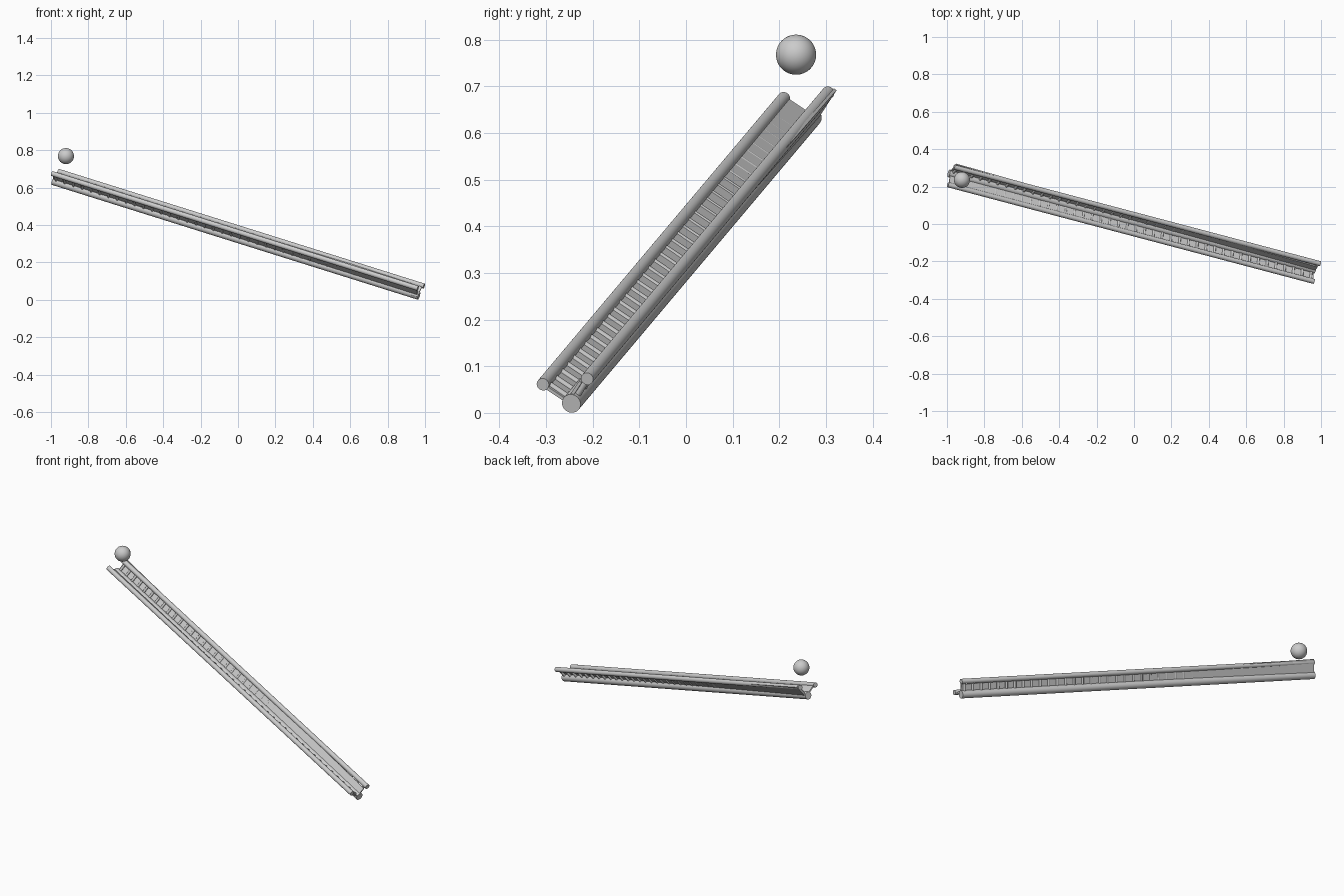
import bpy, math
from mathutils import Vector, Matrix

if "Cube" in bpy.data.objects:
    bpy.data.objects.remove(bpy.data.objects["Cube"])

RUN = Vector((1.957, -0.517, -0.614))          # high end to low end of the track
D = RUN.normalized()
FRONT = Vector((-0.995, 0.210, 0.675))         # high end of each tube
BACK = Vector((-0.962, 0.305, 0.687))
SPINE = Vector((0.967, -0.246, 0.020)) - RUN


def smooth(ob):
    bpy.context.view_layer.objects.active = ob
    ob.select_set(True)
    bpy.ops.object.shade_smooth_by_angle(angle=math.radians(40))
    ob.select_set(False)


def tube(name, a, b, r, sides=32):
    v = b - a
    bpy.ops.mesh.primitive_cylinder_add(
        vertices=sides, radius=r, depth=v.length, location=(a + b) / 2,
        rotation=v.to_track_quat('Z', 'Y').to_euler())
    ob = bpy.context.object
    ob.name = name
    smooth(ob)
    return ob


# Two running rails and the thicker spine below them
tube("front_rail", FRONT, FRONT + RUN, 0.0135)
tube("back_rail", BACK, BACK + RUN, 0.0135)
tube("spine", SPINE, SPINE + RUN, 0.0205)

# Sloping side webs with evenly spaced rungs, forming a V trough
COUNT = 42
for side, rail in (("front", FRONT), ("back", BACK)):
    across = rail - SPINE
    a = across.normalized()
    n = D.cross(a).normalized()
    rot = Matrix((D, a, n)).transposed().to_4x4()
    mid = (rail + SPINE) / 2 + RUN / 2
    bpy.ops.mesh.primitive_cube_add(size=1)
    web = bpy.context.object
    web.name = side + "_web"
    web.matrix_world = (Matrix.Translation(mid) @ rot @
                        Matrix.Diagonal((RUN.length - 0.01, across.length, 0.007, 1)))

    rung = tube(side + "_rungs", SPINE + D * 0.02, rail + D * 0.02, 0.007, 12)
    arr = rung.modifiers.new("repeat", 'ARRAY')
    arr.count = COUNT
    arr.use_relative_offset = False
    arr.use_constant_offset = True
    step = D * ((RUN.length - 0.04) / (COUNT - 1))
    arr.constant_offset_displace = rung.rotation_euler.to_matrix().inverted() @ step

# Ball above the high end
bpy.ops.mesh.primitive_uv_sphere_add(segments=48, ring_count=24, radius=0.043,
                                     location=(-0.92, 0.236, 0.768))
ball = bpy.context.object
ball.name = "ball"
smooth(ball)
